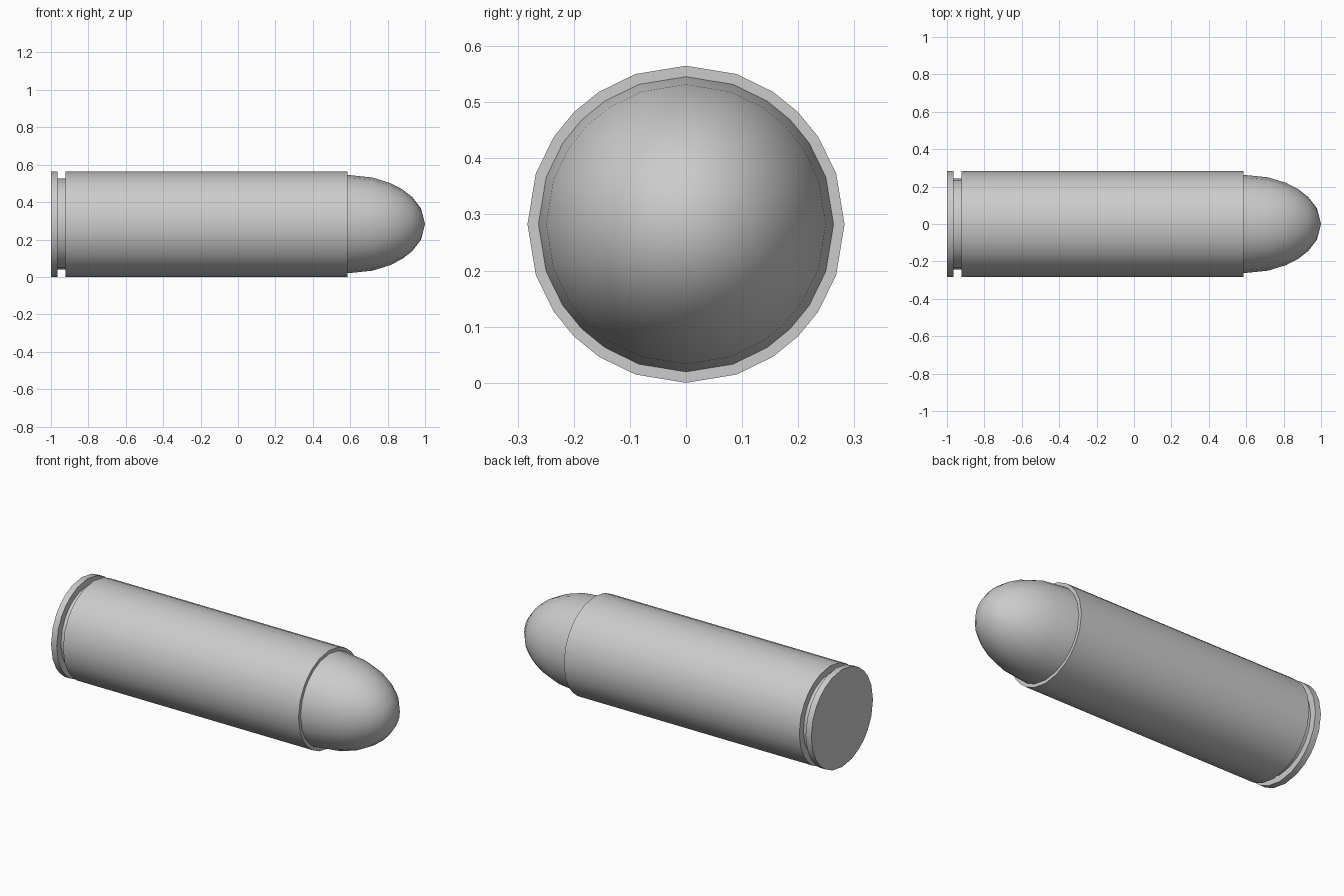
import bpy, bmesh, math

if "Cube" in bpy.data.objects:
    bpy.data.objects.remove(bpy.data.objects["Cube"])

R = 0.2825           # case radius, also the axis height
NOSE_R = 0.263       # bullet radius
STEPS = [0, 18.6, 33.4, 45, 56.6, 71.4]   # uneven facets in each quarter turn
ANGLES = [math.radians(q * 90 + a) for q in range(4) for a in STEPS]


def lathe(name, profile):
    """Revolve (x, radius) points around the long axis; radius 0 makes a pole."""
    bm = bmesh.new()
    rings = []
    for x, r in profile:
        if r == 0:
            rings.append([bm.verts.new((x, 0, R))])
        else:
            rings.append([bm.verts.new((x, r * math.cos(a), R + r * math.sin(a))) for a in ANGLES])
    n = len(ANGLES)
    for a, b in zip(rings, rings[1:]):
        for i in range(n):
            j = (i + 1) % n
            if len(b) == 1:
                bm.faces.new((a[i], a[j], b[0]))
            else:
                bm.faces.new((a[i], a[j], b[j], b[i]))
    if len(rings[0]) > 1:
        bm.faces.new(rings[0])
    if len(rings[-1]) > 1:
        bm.faces.new(rings[-1])
    bmesh.ops.recalc_face_normals(bm, faces=bm.faces)
    mesh = bpy.data.meshes.new(name)
    bm.to_mesh(mesh)
    bm.free()
    obj = bpy.data.objects.new(name, mesh)
    bpy.context.collection.objects.link(obj)
    bpy.ops.object.select_all(action='DESELECT')
    obj.select_set(True)
    bpy.context.view_layer.objects.active = obj
    bpy.ops.object.shade_smooth_by_angle(angle=math.radians(35))
    return obj


# Case with rim and extractor groove
lathe("case", [(-1, R), (-0.964, R), (-0.964, 0.244), (-0.923, 0.244),
               (-0.923, R), (0.585, R)])

# Rounded bullet nose: half ellipsoid seated in the case mouth
nose = [(0.585 + 0.415 * math.sin(math.radians(t)), NOSE_R * math.cos(math.radians(t))) for t in STEPS]
lathe("bullet_nose", nose + [(1.0, 0)])
